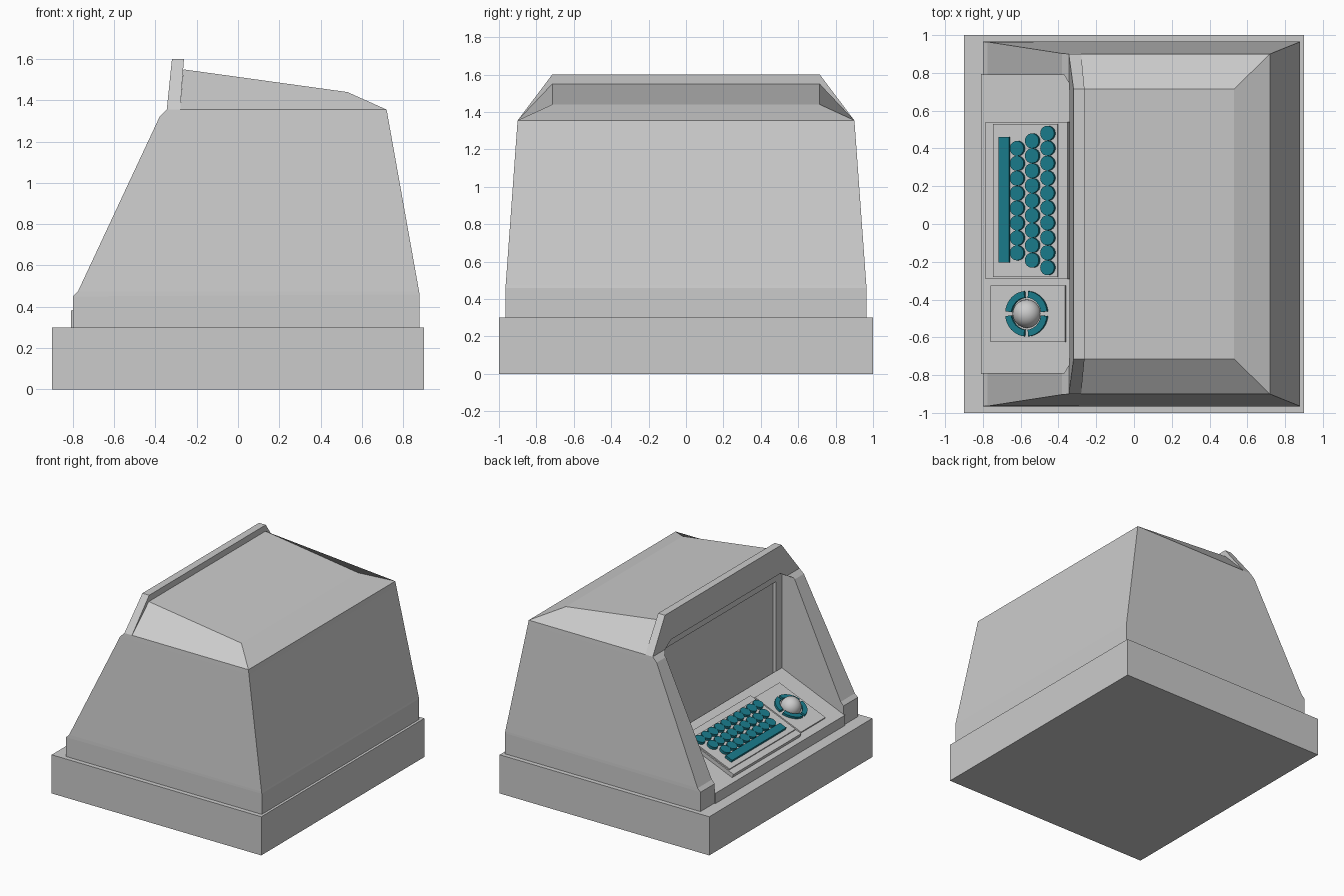
import bpy, bmesh, math
from mathutils import Matrix, Vector

if "Cube" in bpy.data.objects:
    bpy.data.objects.remove(bpy.data.objects["Cube"])

# Sloped console deck frame: local x runs up the slope, local z is its normal
ANGLE = math.atan2(0.225, 0.54)
COS = math.cos(ANGLE)
DECK = Matrix.Translation((-0.81, 0, 0.38)) @ Matrix.Rotation(-ANGLE, 4, 'Y')

teal = bpy.data.materials.new("teal")
teal.diffuse_color = (0.01, 0.2, 0.26, 1)
teal.use_nodes = True
teal.node_tree.nodes["Principled BSDF"].inputs["Base Color"].default_value = teal.diffuse_color


def u(x):
    return (x + 0.81) / COS


def finish(name, bm, mat=None, matrix=None):
    bmesh.ops.recalc_face_normals(bm, faces=bm.faces)
    if matrix:
        bm.transform(matrix)
    me = bpy.data.meshes.new(name)
    bm.to_mesh(me)
    bm.free()
    ob = bpy.data.objects.new(name, me)
    bpy.context.collection.objects.link(ob)
    if mat:
        me.materials.append(mat)
    return ob


def skin(bm, rings):
    rings = [[bm.verts.new(p) for p in r] for r in rings]
    n = len(rings[0])
    for a, b in zip(rings, rings[1:]):
        for i in range(n):
            bm.faces.new((a[i], a[(i + 1) % n], b[(i + 1) % n], b[i]))
    bm.faces.new(rings[0])
    bm.faces.new(rings[-1])


def loft(name, levels):
    """Each level: front x, front z, rear x, rear z, half width."""
    bm = bmesh.new()
    skin(bm, [[(x0, -y, z0), (x1, -y, z1), (x1, y, z1), (x0, y, z0)]
              for x0, z0, x1, z1, y in levels])
    return finish(name, bm)


def box(name, x0, x1, y0, y1, z0, z1, mat=None, matrix=None):
    bm = bmesh.new()
    skin(bm, [[(x0, y0, z), (x1, y0, z), (x1, y1, z), (x0, y1, z)] for z in (z0, z1)])
    return finish(name, bm, mat, matrix)


def cut(ob, cutter):
    mod = ob.modifiers.new("opening", 'BOOLEAN')
    mod.operation = 'DIFFERENCE'
    mod.solver = 'EXACT'
    mod.object = cutter
    bpy.context.view_layer.objects.active = ob
    bpy.ops.object.modifier_apply(modifier=mod.name)


# Plinth, tapered housing, roof cap and raised visor
box("base", -0.9, 0.9, -1, 1, 0, 0.3)
housing = loft("housing", [(-0.8, 0.3, 0.88, 0.3, 0.965),
                           (-0.8, 0.45, 0.88, 0.46, 0.965),
                           (-0.775, 0.475, 0.877, 0.475, 0.964),
                           (-0.38, 1.32, 0.726, 1.32, 0.903),
                           (-0.345, 1.355, 0.72, 1.355, 0.9)])
roof = loft("roof", [(-0.28, 1.355, 0.72, 1.355, 0.9),
                     (-0.265, 1.55, 0.53, 1.44, 0.715)])
visor = loft("visor", [(-0.345, 1.355, -0.28, 1.355, 0.9),
                       (-0.32, 1.6, -0.262, 1.6, 0.715)])

# Front opening and shallow screen recess
opening = loft("opening_cutter", [(-1.2, 0.2, -0.27, 0.2, 0.79),
                                  (-1.2, 1.33, -0.27, 1.33, 0.79),
                                  (-1.2, 1.4, -0.27, 1.4, 0.67)])
recess = box("recess_cutter", -0.4, -0.245, -0.72, 0.72, 0.5, 1.3)
for part in (housing, roof, visor):
    cut(part, opening)
cut(housing, recess)
for c in (opening, recess):
    bpy.data.objects.remove(c)

# Console deck wedge
bm = bmesh.new()
skin(bm, [[(x, y, z) for x, z in ((-0.81, 0.3), (-0.81, 0.38), (-0.268, 0.605), (-0.268, 0.3))]
          for y in (-0.795, 0.795)])
finish("console_deck", bm)

# Keyboard tray, key bed and pointer panel
box("keyboard_tray", u(-0.775), u(-0.34), -0.29, 0.54, -0.01, 0.03, matrix=DECK)
box("key_bed", u(-0.73), u(-0.39), -0.28, 0.53, 0.02, 0.04, matrix=DECK)
box("pointer_panel", u(-0.755), u(-0.36), -0.625, -0.325, -0.01, 0.012, matrix=DECK)

# Space bar and staggered rows of round keys
box("space_bar", u(-0.695), u(-0.64), -0.205, 0.46, 0.03, 0.06, teal, DECK)
bm = bmesh.new()
for x, top, count in ((-0.437, 0.48, 10), (-0.518, 0.44, 9), (-0.598, 0.40, 8)):
    for i in range(count):
        bmesh.ops.create_cone(bm, cap_ends=True, segments=24, radius1=0.0395, radius2=0.0395,
                              depth=0.03,
                              matrix=Matrix.Translation((u(x), top - 0.079 * i, 0.045)))
finish("round_keys", bm, teal, DECK)

# Four-part ring around the ball
bx, by = u(-0.56), -0.475
bm = bmesh.new()
for q in range(4):
    arc = [math.radians(90 * q + 6 + 78 * i / 10) for i in range(11)]
    skin(bm, [[(bx + r * math.cos(a), by + r * math.sin(a), z)
               for r, z in ((0.085, 0.005), (0.12, 0.005), (0.12, 0.03), (0.085, 0.03))]
              for a in arc])
finish("ring_buttons", bm, teal, DECK)

# Ball
bm = bmesh.new()
bmesh.ops.create_uvsphere(bm, u_segments=32, v_segments=16, radius=0.075,
                          matrix=Matrix.Translation((bx, by, 0.02)))
ball = finish("ball", bm, matrix=DECK)
for p in ball.data.polygons:
    p.use_smooth = True
